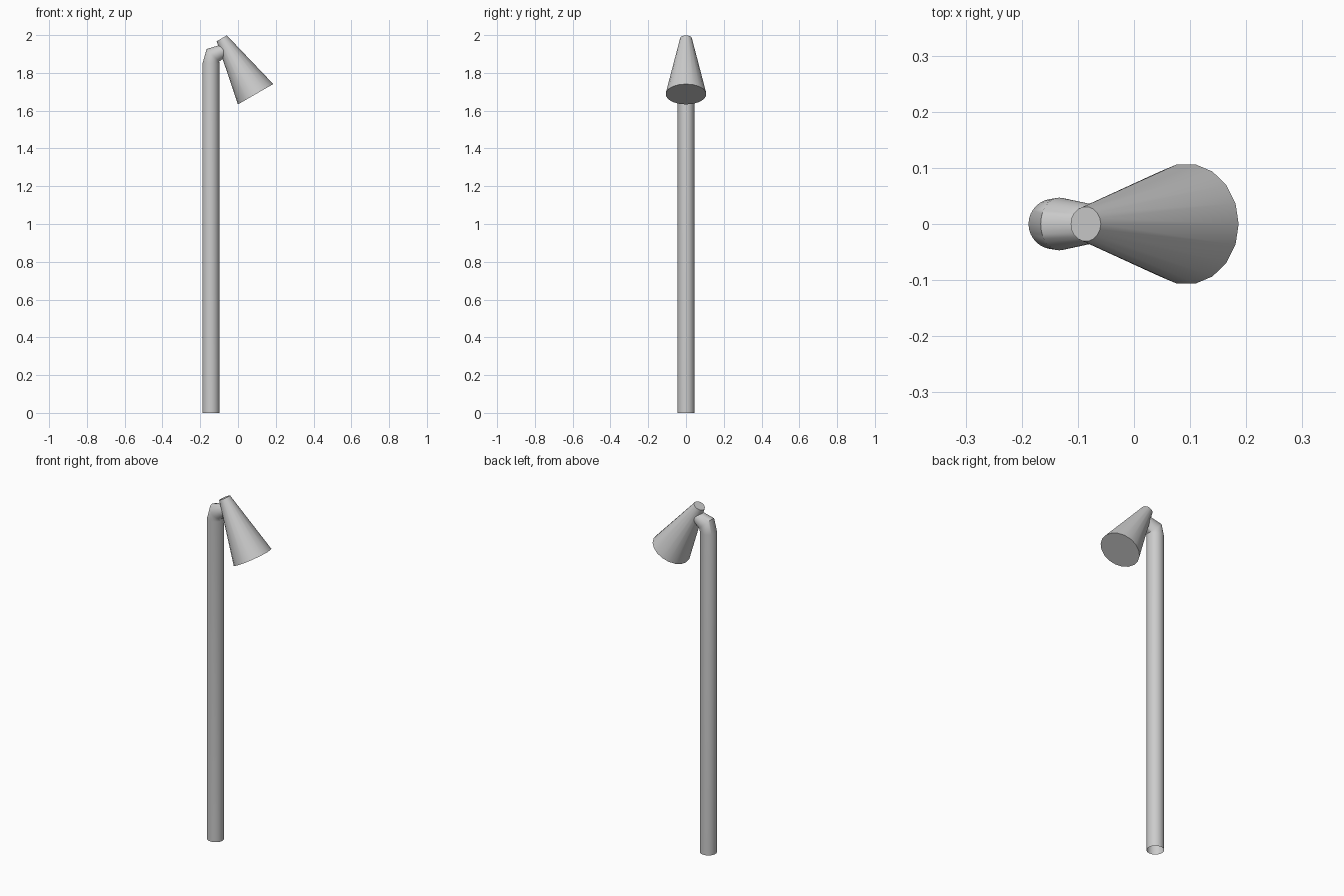
import bpy, bmesh, math
from mathutils import Vector

cube = bpy.data.objects.get("Cube")
if cube:
    bpy.data.objects.remove(cube, do_unlink=True)

# One grey metal for the whole lamp
grey = bpy.data.materials.new("light_grey")
grey.use_nodes = True
grey.diffuse_color = (0.6, 0.6, 0.6, 1)
grey.node_tree.nodes["Principled BSDF"].inputs["Base Color"].default_value = (0.6, 0.6, 0.6, 1)


def loft(name, rings, sides, capped):
    """Join round rings given as (x, z, radius, tilt in degrees)."""
    bm = bmesh.new()
    loops = []
    for x, z, radius, tilt in rings:
        t = math.radians(tilt)
        across = Vector((math.cos(t), 0, -math.sin(t)))
        side = Vector((0, 1, 0))
        angles = [math.tau * i / sides for i in range(sides)]
        loops.append([bm.verts.new(Vector((x, 0, z)) + radius * (math.cos(a) * across + math.sin(a) * side))
                      for a in angles])
    for low, high in zip(loops, loops[1:]):
        for i in range(sides):
            j = (i + 1) % sides
            bm.faces.new((low[i], low[j], high[j], high[i]))
    if capped:
        bm.faces.new(loops[0][::-1])
        bm.faces.new(loops[-1])
    mesh = bpy.data.meshes.new(name)
    bm.to_mesh(mesh)
    bm.free()
    mesh.materials.append(grey)
    obj = bpy.data.objects.new(name, mesh)
    bpy.context.collection.objects.link(obj)
    bpy.ops.object.select_all(action='DESELECT')
    obj.select_set(True)
    bpy.context.view_layer.objects.active = obj
    bpy.ops.object.shade_smooth_by_angle(angle=math.radians(50))
    return obj


# Open tube that bends over at the top and narrows into the shade
loft("bent_pole", [
    (-0.143, 0.0, 0.045, 0),
    (-0.143, 1.85, 0.045, 0),
    (-0.133, 1.893, 0.047, 45),
    (-0.06, 1.925, 0.032, 75),
], 32, False)

# Closed conical shade, tipped outwards
loft("lamp_shade", [
    (0.093, 1.687, 0.108, -30),
    (-0.086, 1.983, 0.031, -30),
], 18, True)
